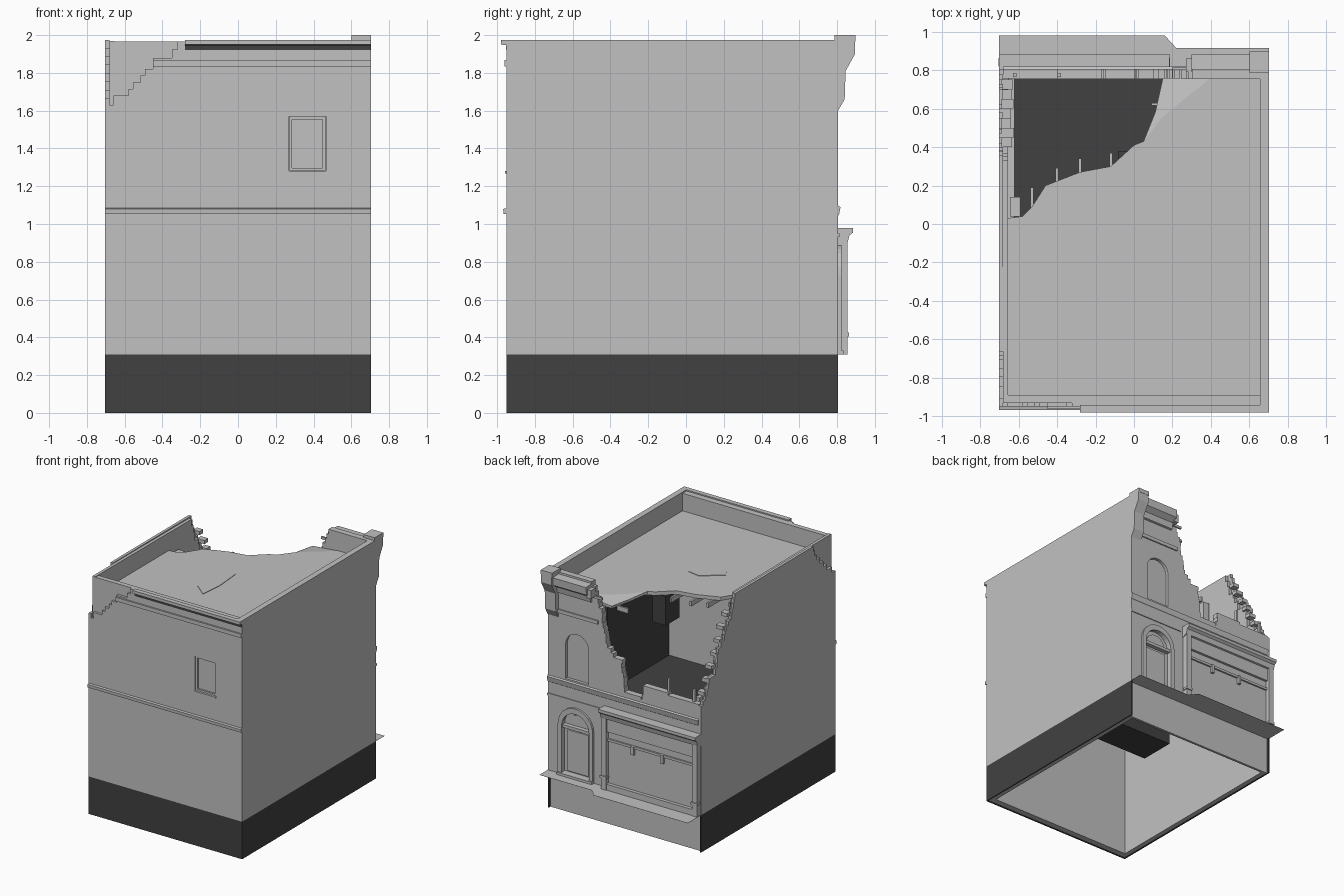
import bpy, bmesh, math, random

random.seed(4)
if "Cube" in bpy.data.objects:
    bpy.data.objects.remove(bpy.data.objects["Cube"])


def material(name, v):
    m = bpy.data.materials.new(name)
    m.use_nodes = True
    m.diffuse_color = (v, v, v, 1)
    m.node_tree.nodes["Principled BSDF"].inputs["Base Color"].default_value = (v, v, v, 1)
    return m


GREY = material("plaster grey", 0.535)
DARK = material("dark grey", 0.053)


def prism(name, axis, pts, a, b, mat=GREY):
    """Extrude a 2D outline along an axis from a to b."""
    place = {"x": lambda p, t: (t, p[0], p[1]),
             "y": lambda p, t: (p[0], t, p[1]),
             "z": lambda p, t: (p[0], p[1], t)}[axis]
    bm = bmesh.new()
    low = [bm.verts.new(place(p, a)) for p in pts]
    high = [bm.verts.new(place(p, b)) for p in pts]
    bm.faces.new(low)
    bm.faces.new(high)
    for i in range(len(pts)):
        j = (i + 1) % len(pts)
        bm.faces.new((low[i], low[j], high[j], high[i]))
    bmesh.ops.recalc_face_normals(bm, faces=bm.faces)
    me = bpy.data.meshes.new(name)
    bm.to_mesh(me)
    bm.free()
    me.materials.append(mat)
    ob = bpy.data.objects.new(name, me)
    bpy.context.scene.collection.objects.link(ob)
    return ob


def rect(a, b, c, d):
    return [(a, c), (b, c), (b, d), (a, d)]


def box(name, x0, x1, y0, y1, z0, z1, mat=GREY):
    return prism(name, "z", rect(x0, x1, y0, y1), z0, z1, mat)


def arch(x0, x1, z0, top, n=12):
    """Round-headed opening outline."""
    r, c = (x1 - x0) / 2, (x0 + x1) / 2
    head = [(c + r * math.cos(math.pi * i / n), top - r + r * math.sin(math.pi * i / n))
            for i in range(n + 1)]
    return [(x0, z0), (x1, z0)] + head


def cut(ob, cutter):
    mod = ob.modifiers.new("cut", "BOOLEAN")
    mod.operation, mod.solver, mod.object = "DIFFERENCE", "EXACT", cutter
    bpy.context.view_layer.update()
    dg = bpy.context.evaluated_depsgraph_get()
    me = bpy.data.meshes.new_from_object(ob.evaluated_get(dg))
    ob.modifiers.clear()
    ob.data = me
    bpy.data.objects.remove(cutter)


def bricks(path, course=0.04):
    """Turn a rough break line into brick-like steps."""
    out = [path[0]]
    for p, q in zip(path, path[1:]):
        n = max(1, round(abs(q[1] - p[1]) / course))
        for i in range(1, n + 1):
            a = p[0] + (q[0] - p[0]) * i / n
            z = p[1] + (q[1] - p[1]) * i / n
            if i < n:
                a += random.uniform(-0.012, 0.012)
            out += [(a, out[-1][1]), (a, z)]
    return out


BASE, TOP, ROOF, FLOOR = 0.31, 1.975, 1.82, 1.07
W, BACK = 0.703, 0.805

# Dark foundation on three sides, lined inside
box("foundation_front", -W, W, -0.95, -0.94, 0, BASE, DARK)
for s, side in ((-1, "right"), (1, "left")):
    box("foundation_" + side, *sorted((s * W, s * 0.693)), -0.94, BACK, 0, BASE, DARK)
    box("foundation_lining_" + side, *sorted((s * 0.693, s * 0.655)), -0.94, 0.78, 0.005, BASE)
box("foundation_lining_front", -0.655, 0.655, -0.94, -0.89, 0.005, BASE)
box("foundation_back", -0.693, 0.693, 0.765, 0.785, 0, BASE)

# Intact side wall
box("wall_left", 0.655, W, -0.95, BACK, BASE, TOP)

# Front wall: inner leaf plus outer leaf with a broken upper corner
box("front_inner_leaf", -0.68, 0.655, -0.93, -0.89, BASE, TOP - 0.01)
front_break = bricks([(-0.28, TOP - 0.01), (-0.35, 1.88), (-0.45, 1.82), (-0.58, 1.68), (-0.66, 1.63), (-W, 1.6)])
front = prism("front_outer_leaf", "y", [(-W, BASE), (0.66, BASE), (0.66, TOP - 0.01)] + front_break,
              -0.95, -0.93)
cut(front, box("cutter", 0.27, 0.465, -1, -0.9, 1.28, 1.57))
window_frame = prism("front_window_frame", "y", rect(0.272, 0.463, 1.282, 1.568), -0.942, -0.928)
cut(window_frame, box("cutter", 0.287, 0.448, -1, -0.9, 1.297, 1.553))
box("front_window_sill", 0.27, 0.465, -0.957, -0.93, 1.268, 1.28)
prism("front_string_course", "x", [(-0.95, 1.052), (-0.966, 1.054), (-0.968, 1.08), (-0.95, 1.084)], -W, W)
box("front_frieze", -0.45, W, -0.962, -0.95, 1.835, 1.867)
prism("front_cornice", "x", [(-0.94, 1.945), (-0.98, 1.95), (-0.98, TOP), (-0.94, TOP)], -0.28, W)
box("front_cornice_groove", -0.28, W, -0.954, -0.94, 1.92, 1.946, DARK)

# Broken side wall: outer and inner leaves with stepped break lines
back_break = [(BACK, 1.21), (0.75, 1.27), (0.7, 1.4), (0.62, 1.45), (0.58, 1.6),
              (0.5, 1.68), (0.45, 1.78), (0.4, 1.86), (0.36, TOP)]
corner_break = bricks([(-0.62, TOP), (-0.75, 1.8), (-0.95, 1.62)])
prism("wall_right_outer_leaf", "x", [(-0.95, BASE), (BACK, BASE)] + bricks(back_break) + corner_break,
      -W, -0.68)
inner = [(y - 0.03, z - 0.01) for y, z in back_break]
prism("wall_right_inner_leaf", "x", [(-0.93, BASE), (0.77, BASE)] + bricks(inner, 0.055)
      + [(-0.93, TOP - 0.005)], -0.68, -0.655)
box("room_wall_lining", -0.655, -0.62, 0.03, 0.76, FLOOR, 1.25)

# Broken street facade with door and upper window recesses
facade_break = bricks([(0.31, TOP), (0.27, 1.85), (0.2, 1.7), (0.17, 1.5), (0.1, 1.4), (0.02, 1.37),
                       (0, 1.14), (-0.15, 1.12), (-0.17, 1.24), (-0.4, 1.22), (-0.68, 1.2)])
facade = prism("facade", "y", [(-0.68, BASE), (0.656, BASE), (0.656, TOP)] + facade_break, 0.755, BACK)
cut(facade, prism("cutter", "y", arch(0.31, 0.57, 0.33, 0.85), 0.775, 0.9))
cut(facade, prism("cutter", "y", arch(0.33, 0.54, 1.11, 1.5), 0.78, 0.9))
prism("facade_string_course", "x", [(0.8, 1.04), (0.81, 1.05), (0.818, 1.09), (0.8, 1.1)], -0.68, W)
box("facade_sill_band", 0.2, W, 0.8, 0.812, 0.93, 0.95)
box("facade_frieze", 0.24, W, 0.8, 0.815, 1.64, 1.67)

# Entrance: arched surround, transom and door panel
hood = prism("door_surround", "y", arch(0.28, 0.6, BASE, 0.89), 0.8, 0.822)
cut(hood, prism("cutter", "y", arch(0.315, 0.565, 0.2, 0.845), 0.7, 0.9))
box("door_transom", 0.315, 0.565, 0.775, 0.81, 0.7, 0.725)
box("door_panel", 0.345, 0.535, 0.77, 0.785, 0.34, 0.68)
prism("door_fanlight", "y", arch(0.35, 0.53, 0.735, 0.82), 0.77, 0.783)
box("door_step", 0.28, 0.6, 0.8, 0.835, BASE, 0.33)

# Shopfront: one wide recessed pane between pilasters under a moulded cornice
box("shop_panel", -0.69, 0.17, 0.8, 0.822, BASE, 0.9)
for x in (-0.698, 0.135):
    box("shop_pilaster", x, x + 0.045, 0.8, 0.855, BASE, 0.92)
    box("shop_pilaster_base", x - 0.007, x + 0.052, 0.82, 0.862, 0.405, 0.425)
box("shop_stall_riser", -0.65, 0.135, 0.82, 0.85, BASE, 0.36)
box("shop_head_rail", -0.65, 0.135, 0.82, 0.835, 0.71, 0.73)
for x in (-0.38, -0.11):
    box("shop_bracket", x, x + 0.025, 0.82, 0.845, 0.66, 0.73)
box("shop_fascia", -0.65, 0.135, 0.82, 0.842, 0.79, 0.92)
prism("shop_cornice", "x", [(0.8, 0.88), (0.855, 0.9), (0.865, 0.94), (0.885, 0.955),
                            (0.885, 0.98), (0.8, 0.98)], -W, 0.185)

# Thin pavement ledge
prism("pavement_ledge", "z", [(-W, 0.78), (W, 0.78), (W, 0.915), (0.22, 0.915), (0.16, 0.98),
                              (-W, 0.98)], BASE - 0.001, BASE)

# Surviving cornice and corner bracket
prism("corner_bracket", "x", [(0.79, 1.6), (0.805, 1.6), (0.84, 1.66), (0.845, 1.81), (0.895, 1.9),
                              (0.895, 1.99), (0.87, 2.0), (0.79, 2.0)], 0.605, W)
box("bracket_cap", 0.6, W, 0.785, 0.897, 1.965, 2.0)
prism("facade_cornice", "x", [(0.79, 1.8), (0.82, 1.81), (0.83, 1.86), (0.875, 1.89),
                              (0.88, 1.955), (0.79, 1.96)], 0.3, 0.61)
box("cornice_stub", 0.27, 0.31, 0.79, 0.86, 1.86, 1.93)
box("cornice_rod", 0.2, 0.3, 0.8, 0.815, 1.85, 1.87)

# Roof deck with a torn edge, a sagging sliver and a loose patch
prism("roof_deck", "z", [(-0.66, -0.9), (0.66, -0.9), (0.66, 0.76), (0.4, 0.76), (0.15, 0.56),
                         (0.05, 0.43), (0, 0.41), (-0.12, 0.3), (-0.28, 0.27), (-0.46, 0.2),
                         (-0.53, 0.09), (-0.58, 0.04), (-0.66, 0.03)], ROOF - 0.03, ROOF)
sliver = prism("sagging_roof_sliver", "z", [(0.4, 0.76), (0.15, 0.76), (0.11, 0.58), (0.05, 0.43), (0.15, 0.56)],
               ROOF - 0.02, ROOF)
for v in sliver.data.vertices:
    if v.co.y > 0.57 and v.co.x < 0.3:
        v.co.z -= 0.025
prism("loose_roof_patch", "z", [(-0.11, -0.01), (0, -0.03), (0.02, -0.27), (0, -0.46), (-0.12, -0.36),
                                (-0.27, -0.14)], ROOF, ROOF + 0.004)

# Exposed room: floor, partitions and hanging duct
box("room_floor", -0.655, 0.2, -0.06, 0.76, FLOOR - 0.03, FLOOR, DARK)
box("room_side_partition", 0.19, 0.21, -0.06, 0.755, FLOOR, ROOF - 0.03, DARK)
box("room_rear_partition", -0.655, 0.19, -0.07, -0.05, FLOOR, ROOF - 0.03)
box("hanging_duct", -0.08, 0.04, 0.2, 0.38, 1.55, ROOF - 0.03, DARK)
box("stairwell", -0.15, 0.33, -0.05, 0.25, 0.3, FLOOR - 0.03, DARK)

# Broken joists, posts and rubble along the breaks
for x, y in ((-0.53, 0.1), (-0.4, 0.2), (-0.28, 0.25), (-0.12, 0.28)):
    box("roof_joist", x - 0.008, x + 0.008, y - 0.1, y + 0.09, ROOF - 0.07, ROOF - 0.03)
box("cross_joist", 0.09, 0.2, 0.615, 0.63, ROOF - 0.12, ROOF - 0.08)
for x, h in ((-0.39, 0.13), (-0.62, 0.1)):
    box("facade_stud", x - 0.01, x + 0.01, 0.765, 0.785, 1.18, 1.22 + h)
box("wall_post", -0.645, -0.59, 0.04, 0.14, 1.6, ROOF - 0.03)
for i in range(7):
    y = 0.4 + i * 0.05
    z = 1.84 - i * 0.09
    box("loose_brick", -0.69, -0.63 + random.uniform(-0.01, 0.01), y, y + 0.05, z - 0.03, z)
